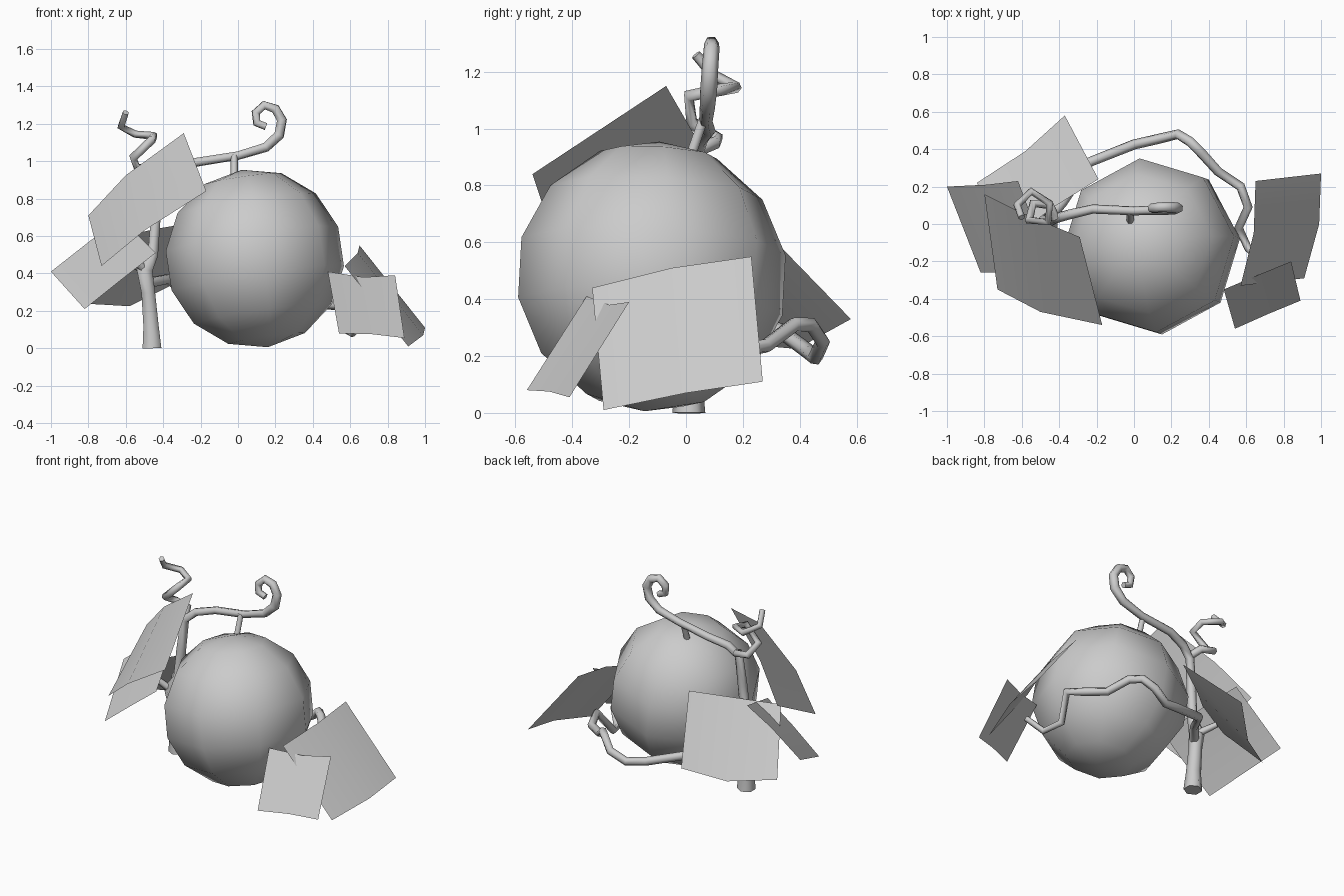
import bpy, bmesh, math


def finish(name, mesh):
    obj = bpy.data.objects.new(name, mesh)
    bpy.context.collection.objects.link(obj)
    for p in mesh.polygons:
        p.use_smooth = True
    return obj


def tube(name, points):
    """Six-sided tapered tube; points are (x, y, z, radius)."""
    cu = bpy.data.curves.new(name, 'CURVE')
    cu.dimensions = '3D'
    cu.bevel_depth = 1.0
    cu.bevel_resolution = 1
    cu.use_fill_caps = True
    sp = cu.splines.new('POLY')
    sp.points.add(len(points) - 1)
    for p, (x, y, z, r) in zip(sp.points, points):
        p.co = (x, y, z, 1)
        p.radius = r
    tmp = bpy.data.objects.new(name + "_path", cu)
    bpy.context.collection.objects.link(tmp)
    dg = bpy.context.evaluated_depsgraph_get()
    mesh = bpy.data.meshes.new_from_object(tmp.evaluated_get(dg))
    bpy.data.objects.remove(tmp)
    return finish(name, mesh)


def leaf(name, edge_a, edge_b):
    """Bent card between two three-point edges."""
    mesh = bpy.data.meshes.new(name)
    mesh.from_pydata(edge_a + edge_b, [], [(0, 1, 4, 3), (1, 2, 5, 4)])
    return finish(name, mesh)


# Fruit: low-poly ball with eight sides and seven bands, pole tilted
bpy.ops.mesh.primitive_uv_sphere_add(segments=8, ring_count=7, radius=0.48,
                                     location=(0.09, -0.12, 0.48),
                                     rotation=(math.radians(-4), math.radians(-8), math.radians(6)))
fruit = bpy.context.object
fruit.name = "fruit"
bpy.ops.object.shade_smooth()

# Main stem, rising from the ground and ending in an overhead curl
tube("main_stem", [
    (-0.46, 0.01, 0.00, 0.058), (-0.465, 0.01, 0.12, 0.047),
    (-0.48, 0.01, 0.30, 0.042), (-0.50, 0.00, 0.42, 0.05),
    (-0.455, 0.01, 0.50, 0.032), (-0.44, 0.02, 0.70, 0.03),
    (-0.42, 0.03, 0.90, 0.028), (-0.35, 0.05, 0.96, 0.027),
    (-0.22, 0.08, 0.995, 0.025), (0.00, 0.07, 1.03, 0.024),
    (0.15, 0.075, 1.075, 0.027), (0.22, 0.08, 1.14, 0.03),
    (0.235, 0.085, 1.22, 0.029), (0.20, 0.09, 1.28, 0.028),
    (0.14, 0.09, 1.30, 0.026), (0.095, 0.085, 1.26, 0.025),
    (0.10, 0.08, 1.205, 0.023), (0.15, 0.08, 1.185, 0.02)])

# Short stalk holding the fruit
tube("fruit_stalk", [(-0.02, 0.015, 0.90, 0.02), (-0.02, 0.06, 1.03, 0.019)])

# Spiral tendril
tube("spiral_tendril", [
    (-0.42, 0.03, 0.92, 0.025), (-0.45, 0.10, 0.95, 0.025),
    (-0.54, 0.11, 0.965, 0.024), (-0.56, 0.02, 1.02, 0.024),
    (-0.46, 0.01, 1.115, 0.023), (-0.45, 0.11, 1.135, 0.022),
    (-0.55, 0.175, 1.145, 0.021), (-0.625, 0.10, 1.185, 0.021),
    (-0.60, 0.035, 1.26, 0.018)])

# Vine running behind the fruit
tube("back_vine", [
    (-0.48, 0.00, 0.35, 0.03), (-0.38, 0.12, 0.37, 0.028),
    (-0.24, 0.33, 0.29, 0.027), (0.00, 0.425, 0.22, 0.027),
    (0.13, 0.455, 0.195, 0.027), (0.235, 0.48, 0.25, 0.027),
    (0.30, 0.44, 0.31, 0.027), (0.36, 0.38, 0.31, 0.027),
    (0.45, 0.28, 0.235, 0.026), (0.57, 0.20, 0.225, 0.026),
    (0.61, 0.09, 0.26, 0.025), (0.56, -0.02, 0.11, 0.024),
    (0.61, -0.13, 0.08, 0.022), (0.69, -0.20, 0.17, 0.018)])

# Leaf stalks at the fork of the stem
for i, tip in enumerate([(-0.58, -0.07, 0.50), (-0.56, 0.12, 0.45)]):
    tube(f"leaf_stalk_{i + 1}", [(-0.48, 0, 0.40, 0.026), (*tip, 0.018)])

# Leaves: left group
leaf("leaf_upper_left",
     [(-0.80, 0.16, 0.71), (-0.60, 0.06, 0.925), (-0.29, -0.07, 1.15)],
     [(-0.73, -0.35, 0.44), (-0.50, -0.47, 0.63), (-0.17, -0.54, 0.84)])
leaf("leaf_outer_left",
     [(-1.0, 0.20, 0.41), (-0.79, 0.21, 0.575), (-0.62, 0.23, 0.69)],
     [(-0.82, -0.26, 0.21), (-0.62, -0.26, 0.37), (-0.44, -0.25, 0.51)])
leaf("leaf_back_left",
     [(-0.84, 0.22, 0.24), (-0.58, 0.39, 0.225), (-0.37, 0.58, 0.33)],
     [(-0.66, -0.08, 0.59), (-0.43, 0.09, 0.64), (-0.19, 0.24, 0.68)])

# Leaves: right group
leaf("leaf_outer_right",
     [(0.65, 0.23, 0.55), (0.64, -0.05, 0.51), (0.57, -0.33, 0.44)],
     [(1.0, 0.27, 0.11), (0.99, 0.0, 0.07), (0.91, -0.29, 0.01)])
leaf("leaf_front_right",
     [(0.48, -0.35, 0.41), (0.67, -0.27, 0.38), (0.84, -0.20, 0.39)],
     [(0.54, -0.56, 0.08), (0.72, -0.48, 0.075), (0.89, -0.41, 0.055)])
